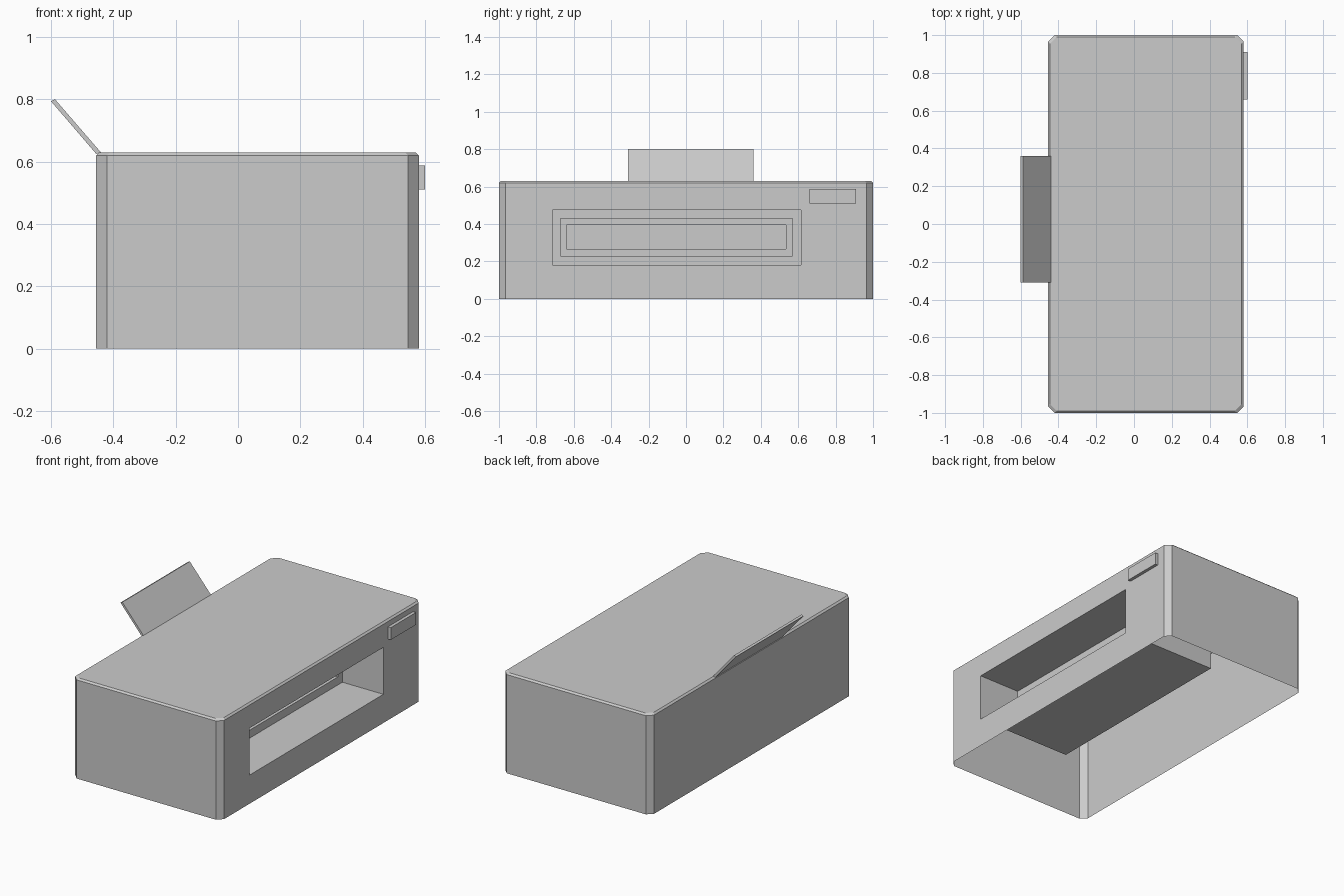
import bpy, bmesh

if "Cube" in bpy.data.objects:
    bpy.data.objects.remove(bpy.data.objects["Cube"])


def make_object(name, loops, cap_first=False, cap_last=False, fix_normals=False):
    """Skin a series of matching closed loops into a mesh."""
    bm = bmesh.new()
    rings = [[bm.verts.new(p) for p in loop] for loop in loops]
    for a, b in zip(rings, rings[1:]):
        n = len(a)
        for i in range(n):
            j = (i + 1) % n
            bm.faces.new((a[i], a[j], b[j], b[i]))
    if cap_first:
        bm.faces.new(rings[0][::-1])
    if cap_last:
        bm.faces.new(rings[-1])
    if fix_normals:
        bmesh.ops.recalc_face_normals(bm, faces=bm.faces)
    mesh = bpy.data.meshes.new(name)
    bm.to_mesh(mesh)
    bm.free()
    obj = bpy.data.objects.new(name, mesh)
    bpy.context.collection.objects.link(obj)
    return obj


def outline(inset, z):
    """Rectangle with clipped corners, counter-clockwise from the right side."""
    x0, x1, y0, y1 = -0.455 + inset, 0.58 - inset, -1 + inset, 1 - inset
    c = 0.034
    return [(x1, y0 + c, z), (x1, y1 - c, z), (x1 - c, y1, z), (x0 + c, y1, z),
            (x0, y1 - c, z), (x0, y0 + c, z), (x0 + c, y0, z), (x1 - c, y0, z)]


def side_rect(x, y0, y1, z0, z1):
    """Rectangle facing along x."""
    return [(x, y0, z0), (x, y1, z0), (x, y1, z1), (x, y0, z1)]


# casing: open-bottomed shell with a chamfered lid edge
casing = make_object("casing", [outline(0, 0), outline(0, 0.62), outline(0.011, 0.63)],
                     cap_last=True)
bm = bmesh.new()
bm.from_mesh(casing.data)
front_panel = [f for f in bm.faces
               if all(abs(v.co.x - 0.58) < 1e-4 for v in f.verts)]
bmesh.ops.delete(bm, geom=front_panel, context='FACES_ONLY')
bm.to_mesh(casing.data)
bm.free()

# outlet panel with its stepped recess
OUTER = (-0.715, 0.615, 0.18, 0.475)
MIDDLE = (-0.67, 0.57, 0.23, 0.43)
INNER = (-0.64, 0.535, 0.265, 0.395)
FACE, STEP, DEEP, BACK = 0.58, 0.295, 0.11, -0.075
make_object("outlet_panel", [
    side_rect(FACE, -0.966, 0.966, 0, 0.62),
    side_rect(FACE, *OUTER), side_rect(STEP, *OUTER),
    side_rect(STEP, *MIDDLE), side_rect(DEEP, *MIDDLE),
    side_rect(DEEP, *INNER), side_rect(BACK, *INNER)])

# housing around the deep end of the recess
make_object("outlet_housing", [side_rect(STEP, *OUTER), side_rect(BACK, *OUTER)],
            cap_last=True)

# control panel
make_object("control_panel", [side_rect(0.58, 0.66, 0.91, 0.51, 0.587),
                              side_rect(0.6, 0.66, 0.91, 0.51, 0.587)],
            True, True, True)

# tilted paper support
profile = [(-0.6, 0.794), (-0.587, 0.8), (-0.44, 0.63), (-0.455, 0.625)]
make_object("paper_support", [[(x, y, z) for x, z in profile] for y in (-0.31, 0.36)],
            True, True, True)
